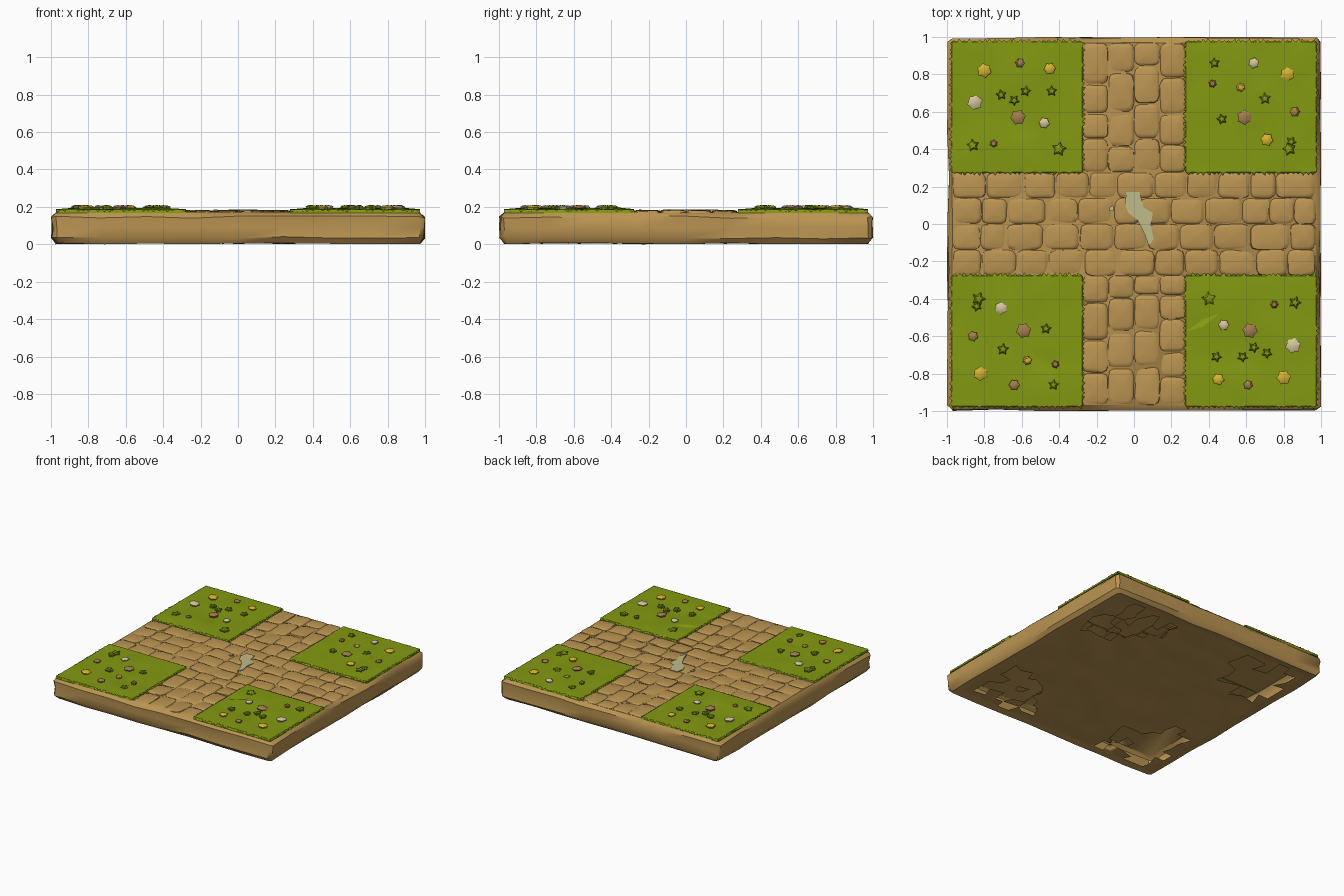
import bpy, bmesh, math, random
from mathutils import Vector

if "Cube" in bpy.data.objects:
    bpy.data.objects.remove(bpy.data.objects["Cube"])

random.seed(4)
J = lambda a: random.uniform(-a, a)


def material(name, rgb):
    m = bpy.data.materials.new(name)
    m.diffuse_color = (*rgb, 1)
    m.use_nodes = True
    m.node_tree.nodes["Principled BSDF"].inputs["Base Color"].default_value = m.diffuse_color
    return m


EARTH = material("earth brown", (0.50, 0.30, 0.085))
GRASS = material("grass green", (0.23, 0.32, 0.006))
YELLOW = material("flower yellow", (0.68, 0.46, 0.03))
CREAM = material("flower cream", (0.66, 0.57, 0.33))
TAN = material("flower tan", (0.38, 0.21, 0.075))
PALE = material("pale puddle", (0.53, 0.50, 0.25))


def finish(bm, name, mat, angle=None):
    me = bpy.data.meshes.new(name)
    bmesh.ops.recalc_face_normals(bm, faces=bm.faces)
    bm.to_mesh(me)
    bm.free()
    me.materials.append(mat)
    if angle:
        me.shade_smooth()
        me.set_sharp_from_angle(angle=math.radians(angle))
    ob = bpy.data.objects.new(name, me)
    bpy.context.collection.objects.link(ob)
    return ob


def bridge(bm, a, b):
    n = len(a)
    for i in range(n):
        bm.faces.new((a[i], a[(i + 1) % n], b[(i + 1) % n], b[i]))


# Earth slab: uneven rounded rim walls with a top cap
def square_ring(half, segs=9, cut=0.02):
    pts = []
    for k in range(4):
        a = k * math.pi / 2
        for i in range(segs):
            t = -half + cut + (2 * half - 2 * cut) * i / (segs - 1)
            pts.append((half * math.cos(a) - t * math.sin(a),
                        half * math.sin(a) + t * math.cos(a)))
    return pts


bm = bmesh.new()
rings = []
for inset, z, wob in ((0.09, 0.012, 0.0), (0.03, 0.004, 0.004), (0.006, 0.035, 0.006),
                      (0.007, 0.09, 0.007), (0.006, 0.145, 0.006), (0.03, 0.171, 0.003)):
    rings.append([bm.verts.new((x + J(wob), y + J(wob), max(0, z + J(wob))))
                  for x, y in square_ring(1 - inset)])
for a, b in zip(rings, rings[1:]):
    bridge(bm, a, b)
bm.faces.new(rings[-1])
finish(bm, "earth_slab", EARTH, 40)

# Rough underside with broken holes beneath the four lawns
bm = bmesh.new()
bmesh.ops.create_grid(bm, x_segments=20, y_segments=20, size=0.93)
for v in bm.verts:
    edge = max(abs(v.co.x), abs(v.co.y)) > 0.92
    v.co += Vector((0, 0, 0.012)) if edge else Vector((J(0.03), J(0.03), 0.012 + J(0.01)))


def broken(f):
    c = f.calc_center_median()
    x, y = abs(c.x), abs(c.y)
    return min(x, y) > 0.33 and max(x, y) < 0.88 and x + y > 0.95 and random.random() < 0.72


bmesh.ops.delete(bm, geom=[f for f in bm.faces if broken(f)], context='FACES')
finish(bm, "slab_underside", EARTH, 40)


# Cobbles: domed rounded blocks laid in courses along both paths
def cobble(bm, cx, cy, hx, hy):
    top = 0.179 + J(0.003)
    tx, ty = J(0.05), J(0.05)
    loops = []
    for s, z in ((1.0, 0.164), (0.93, top - 0.005), (0.72, top)):
        loop = []
        for i in range(12):
            a = math.tau * (i + 0.5) / 12
            c, d = math.cos(a), math.sin(a)
            x = hx * s * math.copysign(abs(c) ** 0.4, c) + J(0.003)
            y = hy * s * math.copysign(abs(d) ** 0.4, d) + J(0.003)
            tilt = (tx * x + ty * y) if z > 0.165 else 0
            loop.append(bm.verts.new((cx + x, cy + y, z + tilt)))
        loops.append(loop)
    bridge(bm, loops[0], loops[1])
    bridge(bm, loops[1], loops[2])
    mid = bm.verts.new((cx, cy, top + 0.002))
    for i in range(12):
        bm.faces.new((loops[2][i], loops[2][(i + 1) % 12], mid))


def course(bm, start, end, off, along_x):
    t = start
    while t < end - 0.02:
        w = random.uniform(0.13, 0.22)
        if end - t - w < 0.09:
            w = end - t
        c, h = t + w / 2, w / 2 + 0.002
        cobble(bm, *((c, off, h, 0.072) if along_x else (off, c, 0.072, h)))
        t += w


bm = bmesh.new()
for off in (-0.207, -0.069, 0.069, 0.207):
    course(bm, -0.97, 0.97, off, True)
    course(bm, 0.275, 0.97, off, False)
    course(bm, -0.97, -0.275, off, False)
finish(bm, "path_cobbles", EARTH, 50)

# Pale puddle in the middle of the crossing
bm = bmesh.new()
for pts in (((-.04, .17), (.03, .17), (.05, .09), (.10, .06), (.09, -.01), (.105, -.08),
             (.08, -.12), (.055, -.05), (.02, .02), (-.03, .06), (-.05, .11)),
            ((-.13, .09), (-.11, .1), (-.11, .07), (-.13, .07))):
    lo = [bm.verts.new((x, y, 0.180)) for x, y in pts]
    hi = [bm.verts.new((x, y, 0.187)) for x, y in pts]
    bridge(bm, lo, hi)
    bm.faces.new(hi)
finish(bm, "puddle", PALE)


# Lawns: lumpy patch with a fringe of small hanging blades
def lawn(name, sx, sy):
    bm = bmesh.new()
    c, half = 0.625, 0.347
    bmesh.ops.create_grid(bm, x_segments=7, y_segments=7, size=half)
    for v in bm.verts:
        edge = max(abs(v.co.x), abs(v.co.y)) > half - 0.01
        v.co.z = 0.186 + J(0.002) if edge else 0.188 + J(0.009)
        if not edge:
            v.co.x += J(0.035)
            v.co.y += J(0.035)
        v.co.x += sx * c
        v.co.y += sy * c
    bmesh.ops.triangulate(bm, faces=bm.faces)
    n = 26
    for k in range(4):
        ca, sa = round(math.cos(k * math.pi / 2)), round(math.sin(k * math.pi / 2))

        def at(out, t, z):
            return bm.verts.new((sx * c + out * ca - t * sa, sy * c + out * sa + t * ca, z))
        for i in range(n):
            t0 = -half + 2 * half * i / n
            t1 = t0 + 2 * half / n
            a, b = at(half, t0, 0.187), at(half, t1, 0.187)
            d, e = at(half + 0.004, t1, 0.168), at(half + 0.004, t0, 0.168)
            bm.faces.new((a, b, d, e))
            tip = at(half + random.uniform(0.008, 0.02), (t0 + t1) / 2 + J(0.01), 0.176 + J(0.005))
            bm.faces.new((a, b, tip))
    finish(bm, name, GRASS, 20)


for sx in (-1, 1):
    for sy in (-1, 1):
        lawn(f"lawn_{'left' if sx < 0 else 'right'}_{'front' if sy < 0 else 'back'}", sx, sy)


# Star-shaped blossoms and leaf tufts
def star(bm, x, y, r, lobes, inner):
    a0, lean = random.random() * 6, J(0.12)
    loops = []
    for s, z in ((0.75, 0.182), (1.0, 0.199), (0.6, 0.207)):
        loop = []
        for i in range(lobes * 2):
            a = a0 + math.pi * i / lobes
            q = r * s * (1 if i % 2 == 0 else inner)
            dx, dy = q * math.cos(a), q * math.sin(a)
            loop.append(bm.verts.new((x + dx, y + dy, z + lean * dx)))
        loops.append(loop)
    bridge(bm, loops[0], loops[1])
    bridge(bm, loops[1], loops[2])
    mid = bm.verts.new((x, y, 0.209))
    n = lobes * 2
    for i in range(n):
        bm.faces.new((loops[2][i], loops[2][(i + 1) % n], mid))


# Two layouts (back right, back left); each repeats turned half way round
plan = {
    "Y": [(.82, .80, .040), (.57, .73, .025), (.71, .45, .035), (-.80, .82, .040), (-.45, .83, .033)],
    "C": [(.64, .86, .030), (-.85, .65, .043), (-.48, .54, .030)],
    "T": [(.59, .57, .042), (.86, .60, .028), (.42, .75, .022), (-.62, .57, .042),
          (-.61, .86, .026), (-.75, .43, .022)],
    "L": [(.43, .86, .03), (.70, .67, .033), (.47, .56, .03), (.83, .40, .038), (.84, .44, .03),
          (-.71, .69, .03), (-.58, .71, .03), (-.44, .71, .03), (-.86, .42, .035), (-.40, .40, .04),
          (-.64, .66, .03)],
}
swap = {(.64, .86): "T", (.71, .45): "C"}   # front left lawn differs slightly
bms = {k: bmesh.new() for k in plan}
for kind, spots in plan.items():
    for x, y, r in spots:
        shape = (5, 0.55) if kind == "L" else (6, 0.8)
        star(bms[kind], x, y, r, *shape)
        star(bms[swap.get((x, y), kind)], -x, -y, r, *shape)
for kind, name, mat in (("Y", "yellow_flowers", YELLOW), ("C", "cream_flowers", CREAM),
                        ("T", "tan_flowers", TAN), ("L", "leaf_tufts", GRASS)):
    finish(bms[kind], name, mat, 35)
